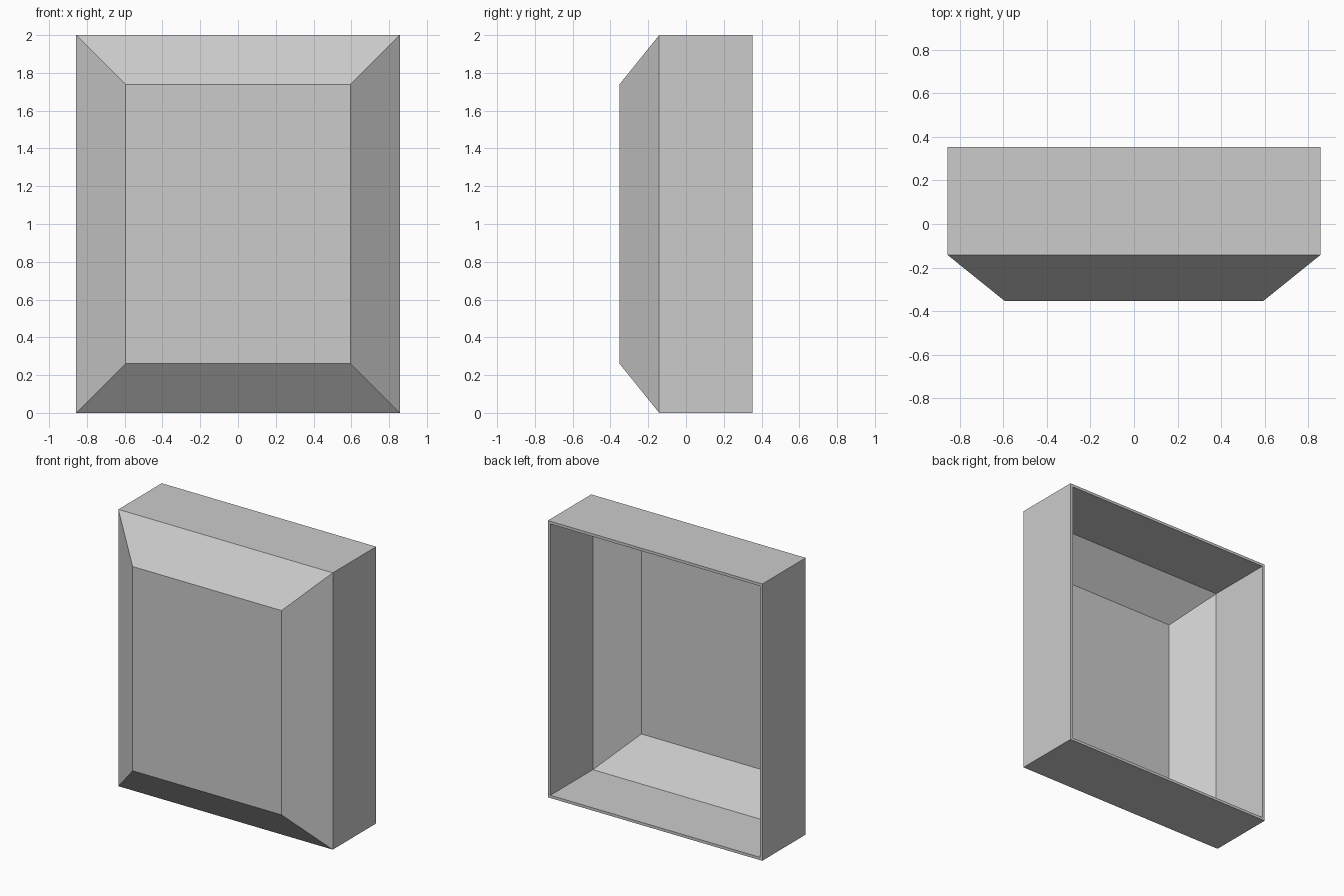
import bpy, bmesh

if "Cube" in bpy.data.objects:
    bpy.data.objects.remove(bpy.data.objects["Cube"])

T = 0.02  # wall thickness
# Profile from inside of the front panel, round the back rim, to the outside front:
# (inset from the outer edge, y)
profile = [
    (0.267, -0.353 + T),
    (T, -0.142 + 0.0097),
    (T, 0.353),
    (0.0, 0.353),
    (0.0, -0.142),
    (0.262, -0.353),
]
HALF_W, HEIGHT = 0.857, 2.0


def ring(bm, inset, y):
    x, lo, hi = HALF_W - inset, inset, HEIGHT - inset
    return [bm.verts.new(p) for p in
            ((-x, y, lo), (x, y, lo), (x, y, hi), (-x, y, hi))]


# Hollow tray with a chamfered front and an open back
bm = bmesh.new()
rings = [ring(bm, *p) for p in profile]
for a, b in zip(rings, rings[1:]):
    for i in range(4):
        j = (i + 1) % 4
        bm.faces.new((a[i], a[j], b[j], b[i]))
bm.faces.new(rings[0])
bm.faces.new(rings[-1])
bmesh.ops.recalc_face_normals(bm, faces=bm.faces)

mesh = bpy.data.meshes.new("bevelled_shell")
bm.to_mesh(mesh)
bm.free()
bpy.context.collection.objects.link(bpy.data.objects.new("bevelled_shell", mesh))
